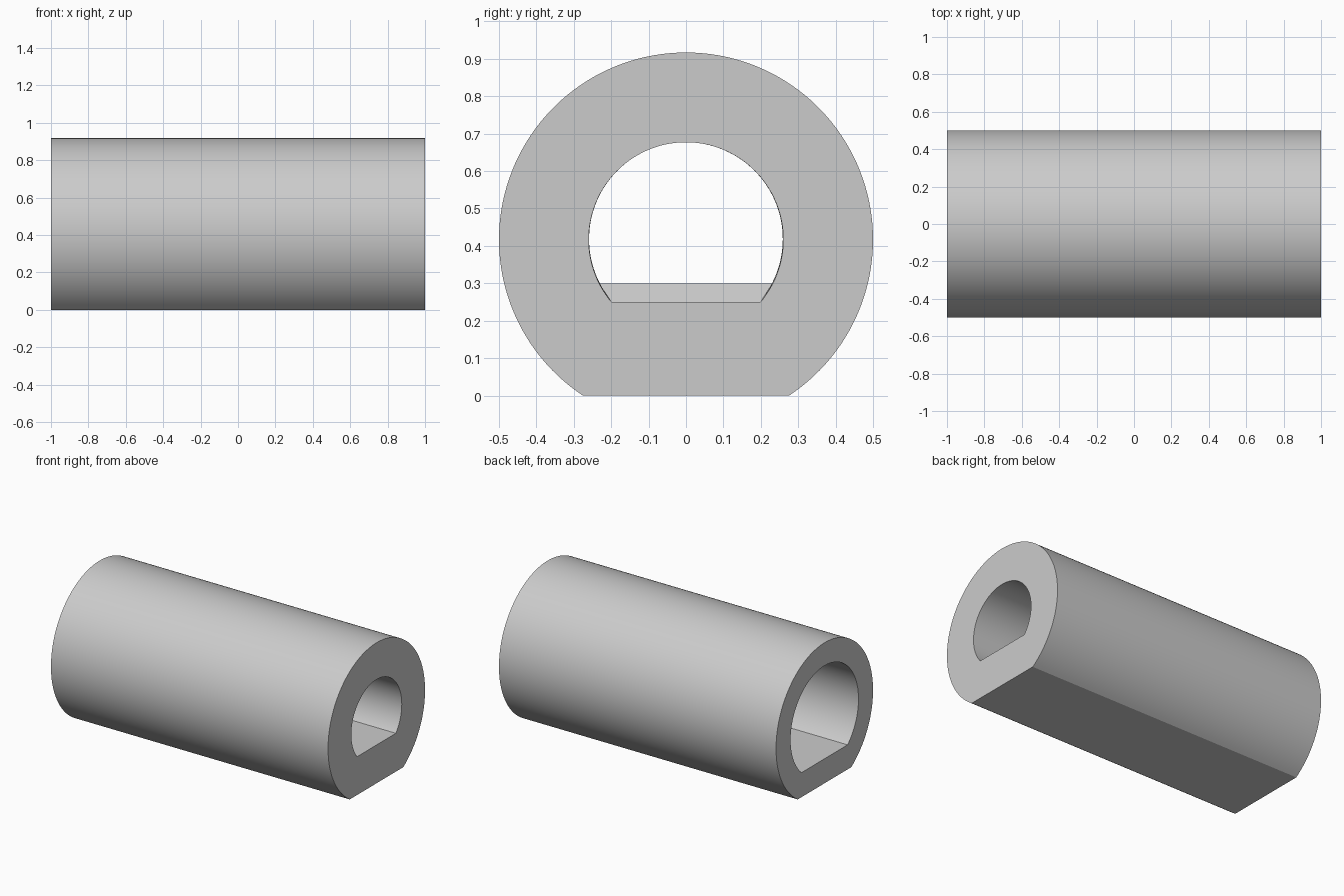
import bpy
import bmesh
from math import asin, pi, cos, sin, radians

cube = bpy.data.objects.get("Cube")
if cube:
    bpy.data.objects.remove(cube, do_unlink=True)

AXIS_Z = 0.417
STEPS = 120

# Plain grey material
grey = bpy.data.materials.new("light_grey")
grey.use_nodes = True
colour = (0.6, 0.6, 0.6, 1)
grey.diffuse_color = colour
grey.node_tree.nodes["Principled BSDF"].inputs["Base Color"].default_value = colour


def flat_circle(bm, x, radius, floor):
    """Ring of vertices: a circle cut off by a level floor."""
    start = asin((floor - AXIS_Z) / radius)
    sweep = pi - 2 * start
    angles = [start + sweep * i / STEPS for i in range(STEPS + 1)]
    return [bm.verts.new((x, radius * cos(a), AXIS_Z + radius * sin(a))) for a in angles]


# Sections as x, radius, floor height: outer skin, then the stepped bore
sections = [
    (-1, 0.5, 0), (1, 0.5, 0),
    (1, 0.26, 0.25), (0.05, 0.26, 0.25),   # narrow bore
    (0, 0.26, 0.30),                       # short ramp in the floor
    (0, 0.35, 0.16), (-1, 0.35, 0.16),     # wide bore
]

bm = bmesh.new()
rings = [flat_circle(bm, *s) for s in sections]
for ring, following in zip(rings, rings[1:] + rings[:1]):
    for i in range(STEPS + 1):
        j = (i + 1) % (STEPS + 1)
        bm.faces.new((ring[i], ring[j], following[j], following[i]))
bmesh.ops.recalc_face_normals(bm, faces=bm.faces)

mesh = bpy.data.meshes.new("flat_bottomed_sleeve")
bm.to_mesh(mesh)
bm.free()
mesh.materials.append(grey)
sleeve = bpy.data.objects.new("flat_bottomed_sleeve", mesh)
bpy.context.collection.objects.link(sleeve)

# Smooth round walls, crisp rims
bpy.ops.object.select_all(action='DESELECT')
sleeve.select_set(True)
bpy.context.view_layer.objects.active = sleeve
bpy.ops.object.shade_smooth_by_angle(angle=radians(25))
